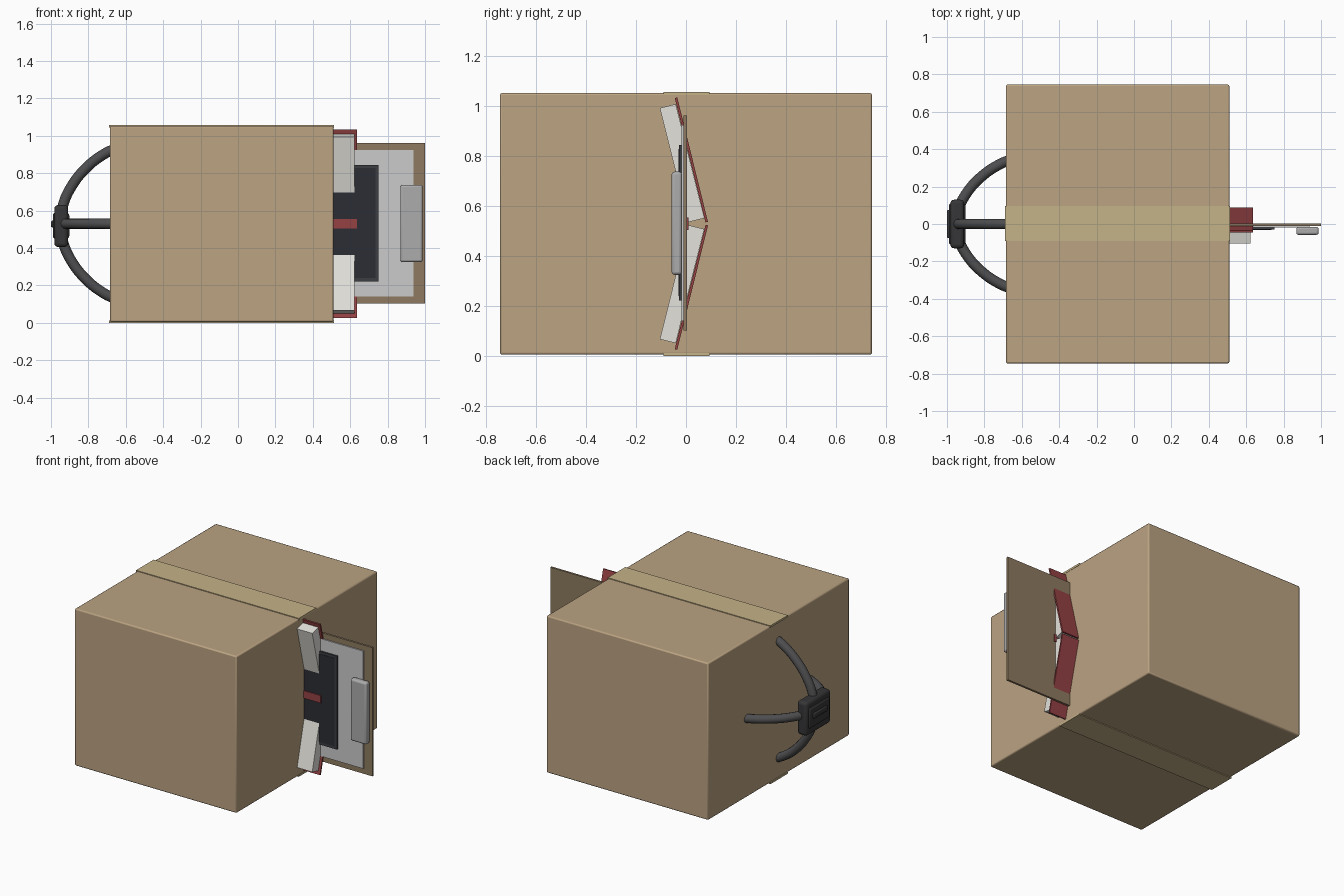
import bpy, bmesh, math
from mathutils import Vector

if "Cube" in bpy.data.objects:
    bpy.data.objects.remove(bpy.data.objects["Cube"])


def mat(name, r, g, b):
    m = bpy.data.materials.new(name)
    lin = [((c / 255 + 0.055) / 1.055) ** 2.4 for c in (r, g, b)]
    m.diffuse_color = (*lin, 1)
    m.use_nodes = True
    m.node_tree.nodes["Principled BSDF"].inputs["Base Color"].default_value = m.diffuse_color
    return m


CARD = mat("cardboard", 187, 163, 130)
BOARD = mat("backing_board", 142, 122, 96)
TAPE = mat("tape", 197, 178, 136)
RED = mat("red_cover", 150, 66, 68)
PAPER = mat("paper", 228, 226, 220)
SHEET = mat("sheet", 214, 213, 210)
SCREEN = mat("screen", 44, 45, 52)
RIM = mat("screen_rim", 60, 61, 66)
GREY = mat("grey_plastic", 172, 172, 172)
CABLE = mat("cable", 78, 78, 80)
HUB = mat("hub", 54, 54, 56)


def finish(name, bm, material, bevel=0, segs=2):
    me = bpy.data.meshes.new(name)
    bmesh.ops.recalc_face_normals(bm, faces=bm.faces)
    bm.to_mesh(me)
    bm.free()
    ob = bpy.data.objects.new(name, me)
    bpy.context.collection.objects.link(ob)
    me.materials.append(material)
    if bevel:
        b = ob.modifiers.new("bevel", 'BEVEL')
        b.width, b.segments = bevel, segs
        bpy.ops.object.select_all(action='DESELECT')
        ob.select_set(True)
        bpy.context.view_layer.objects.active = ob
        bpy.ops.object.shade_smooth_by_angle(angle=math.radians(35))
    return ob


def box(name, x, y, z, material, bevel=0, segs=2):
    bm = bmesh.new()
    bmesh.ops.create_cube(bm, size=1)
    for v in bm.verts:
        v.co = [(a + b) / 2 + c * (b - a) for (a, b), c in zip((x, y, z), v.co)]
    return finish(name, bm, material, bevel, segs)


def prism(name, yz, x0, x1, material):
    """Profile in the yz plane, extruded along x."""
    bm = bmesh.new()
    f = bm.faces.new([bm.verts.new((x0, y, z)) for y, z in yz])
    r = bmesh.ops.extrude_face_region(bm, geom=[f])
    for v in r["geom"]:
        if isinstance(v, bmesh.types.BMVert):
            v.co.x = x1
    return finish(name, bm, material)


MID = 0.53

# Cardboard box with tape over top and bottom
box("carton", (-0.685, 0.51), (-0.745, 0.745), (0.005, 1.053), CARD, 0.008)
box("tape_top", (-0.69, 0.512), (-0.09, 0.095), (1.045, 1.058), TAPE)
box("tape_bottom", (-0.69, 0.512), (-0.09, 0.095), (0.0, 0.012), TAPE)

# Board standing out of the right side, with sheet, screen and grip
box("backing_board", (0.48, 1.0), (-0.010, 0.004), (0.103, 0.962), BOARD)
box("sheet", (0.48, 0.937), (-0.018, -0.009), (0.14, 0.925), SHEET)
box("screen_rim", (0.48, 0.75), (-0.029, -0.016), (0.222, 0.845), RIM)
box("screen", (0.48, 0.735), (-0.031, -0.027), (0.24, 0.828), SCREEN)
box("grip", (0.868, 0.987), (-0.058, -0.016), (0.325, 0.738), GREY, 0.012, 3)

# Two opened covers with page blocks, mirrored about the middle height
cover = [(-0.045, 1.033), (-0.035, 1.035), (0.088, 0.537), (0.078, 0.535)]
pages = [(-0.105, 0.993), (-0.041, 1.009), (0.073, 0.552), (0.009, 0.536)]
for tag, s in (("upper", 1), ("lower", -1)):
    def flip(p):
        return [(y, MID + s * (z - MID)) for y, z in p]
    prism(tag + "_cover", flip(cover), 0.48, 0.637, RED)
    prism(tag + "_pages", flip(pages), 0.48, 0.622, PAPER)
box("bookmark_strip", (0.48, 0.637), (-0.038, 0.01), (0.505, 0.555), RED)

# Four curved cables meeting at the hub on the left side
arc = [(-0.95, 0.0), (-0.935, 0.1), (-0.89, 0.2), (-0.81, 0.3), (-0.72, 0.37), (-0.65, 0.405)]
for i in range(4):
    cu = bpy.data.curves.new("cable", 'CURVE')
    cu.dimensions = '3D'
    cu.bevel_depth = 0.028
    cu.bevel_resolution = 4
    cu.use_fill_caps = True
    sp = cu.splines.new('BEZIER')
    sp.bezier_points.add(len(arc) - 1)
    a = i * math.pi / 2
    k = 0.86 if i % 2 == 0 else 1.0
    for p, (x, r) in zip(sp.bezier_points, arc):
        p.co = Vector((x, r * k * math.cos(a), MID + r * k * math.sin(a)))
        p.handle_left_type = p.handle_right_type = 'AUTO'
    cu.materials.append(CABLE)
    bpy.context.collection.objects.link(bpy.data.objects.new("cable_%d" % (i + 1), cu))

box("hub", (-0.982, -0.908), (-0.13, 0.13), (0.405, 0.63), HUB, 0.02, 3)
box("hub_middle", (-0.99, -0.902), (-0.11, 0.11), (0.45, 0.588), HUB, 0.014, 3)
box("hub_ridge", (-1.0, -0.97), (-0.075, 0.075), (0.51, 0.546), HUB, 0.007, 2)
